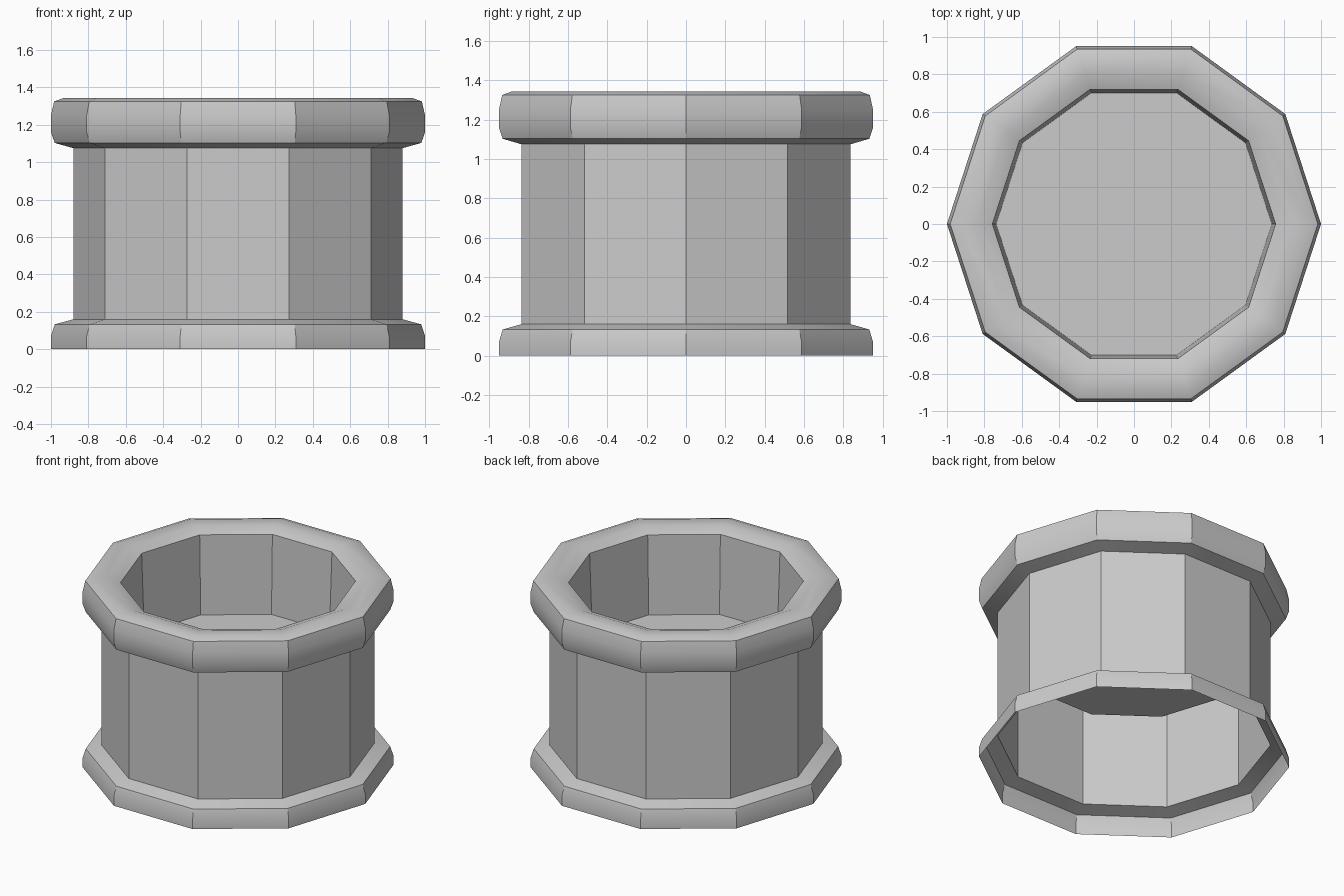
import bpy, bmesh, math

if "Cube" in bpy.data.objects:
    bpy.data.objects.remove(bpy.data.objects["Cube"])

SIDES = 10

def lathe(name, profile, cap_end=False):
    """Sweep an (r, z) profile around z into an open ten-sided shell."""
    bm = bmesh.new()
    rings = [[bm.verts.new((r * math.cos(math.tau * i / SIDES),
                            r * math.sin(math.tau * i / SIDES), z))
              for i in range(SIDES)] for r, z in profile]
    for low, high in zip(rings, rings[1:]):
        for i in range(SIDES):
            j = (i + 1) % SIDES
            bm.faces.new((low[i], low[j], high[j], high[i]))
    if cap_end:
        bm.faces.new(rings[-1])
    mesh = bpy.data.meshes.new(name)
    bm.to_mesh(mesh)
    bm.free()
    obj = bpy.data.objects.new(name, mesh)
    bpy.context.collection.objects.link(obj)
    bpy.ops.object.select_all(action='DESELECT')
    obj.select_set(True)
    bpy.context.view_layer.objects.active = obj
    bpy.ops.object.shade_smooth_by_angle(angle=math.radians(30))
    return obj

# Hollow foot flange, open underneath
lathe("base_flange", [(1.0, 0), (1.0, 0.07), (0.98, 0.133), (0.88, 0.16)])

# Straight outer wall
lathe("outer_wall", [(0.88, 0.16), (0.88, 1.075)])

# Rounded overhanging rim, sloping slightly inward on top
lathe("rim", [(0.88, 1.075), (0.98, 1.103), (1.0, 1.16), (1.0, 1.25),
              (0.983, 1.325), (0.935, 1.342), (0.84, 1.34), (0.757, 1.31)])

# Tapered inner wall closed by the raised floor
lathe("inner_basin", [(0.757, 1.31), (0.737, 0.75)], cap_end=True)
